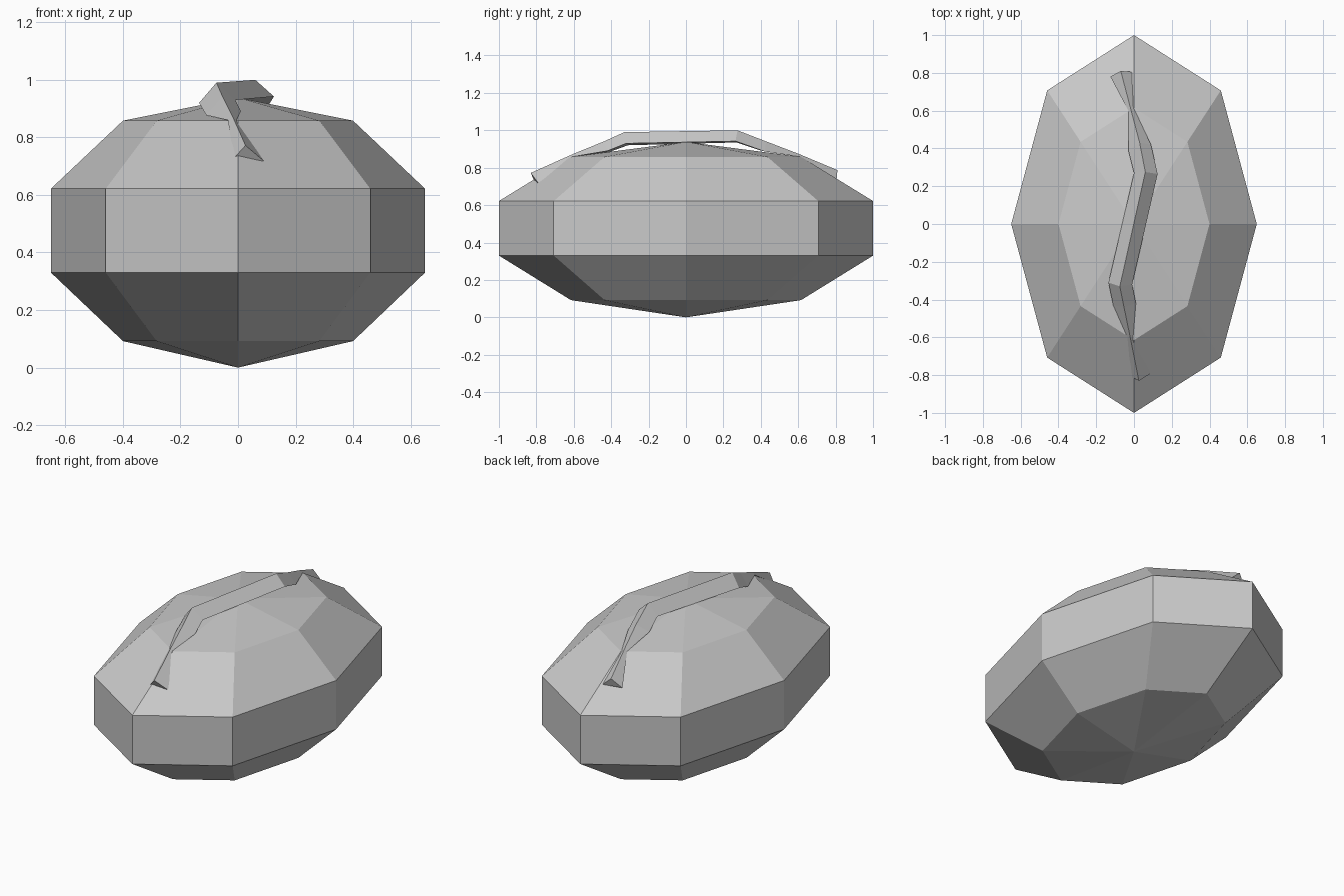
import bpy, bmesh
from math import cos, sin, pi

cube = bpy.data.objects.get("Cube")
if cube:
    bpy.data.objects.remove(cube)

# Single stone grey for every part
grey = bpy.data.materials.new("stone_grey")
grey.use_nodes = True
colour = (0.58, 0.58, 0.58, 1)
grey.diffuse_color = colour
grey.node_tree.nodes["Principled BSDF"].inputs["Base Color"].default_value = colour


def loft(name, rings, bottom=None, top=None):
    """Skin a list of closed rings; close each end with a pole or a flat cap."""
    bm = bmesh.new()
    loops = [[bm.verts.new(p) for p in ring] for ring in rings]
    n = len(loops[0])
    for a, b in zip(loops, loops[1:]):
        for i in range(n):
            j = (i + 1) % n
            bm.faces.new((a[i], a[j], b[j], b[i]))
    for loop, pole in ((loops[0], bottom), (loops[-1], top)):
        if pole:
            tip = bm.verts.new(pole)
            for i in range(n):
                bm.faces.new((loop[i], loop[(i + 1) % n], tip))
        else:
            bm.faces.new(loop)
    bmesh.ops.recalc_face_normals(bm, faces=bm.faces)
    mesh = bpy.data.meshes.new(name)
    bm.to_mesh(mesh)
    bm.free()
    mesh.materials.append(grey)
    obj = bpy.data.objects.new(name, mesh)
    bpy.context.collection.objects.link(obj)
    return obj


# Eight-sided oval body with sloped shoulders and shallow poles
def oval(scale, z):
    return [(0.65 * scale * cos(i * pi / 4), scale * sin(i * pi / 4), z)
            for i in range(8)]


loft("body", [oval(0.615, 0.092), oval(1, 0.33), oval(1, 0.622), oval(0.615, 0.858)],
     bottom=(0, 0, 0), top=(0, 0, 0.938))

# Winding three-sided ridge over the top: left edge, crest, right edge
ridge = [
    [(-0.015, -0.81, 0.727), (0.026, -0.83, 0.772), (0.09, -0.79, 0.718)],
    [(-0.035, -0.6, 0.86), (-0.02, -0.6, 0.875), (-0.005, -0.6, 0.86)],
    [(-0.11, -0.43, 0.877), (-0.053, -0.44, 0.94), (0.01, -0.42, 0.89)],
    [(-0.135, -0.31, 0.92), (-0.075, -0.33, 0.99), (-0.01, -0.32, 0.93)],
    [(0, 0.27, 0.935), (0.06, 0.275, 1.0), (0.125, 0.265, 0.942)],
    [(-0.03, 0.39, 0.895), (0.03, 0.43, 0.94), (0.09, 0.42, 0.887)],
    [(-0.03, 0.6, 0.86), (-0.015, 0.6, 0.875), (0.005, 0.6, 0.86)],
    [(-0.125, 0.78, 0.735), (-0.07, 0.81, 0.787), (-0.01, 0.805, 0.735)],
]
loft("top_ridge", ridge)
